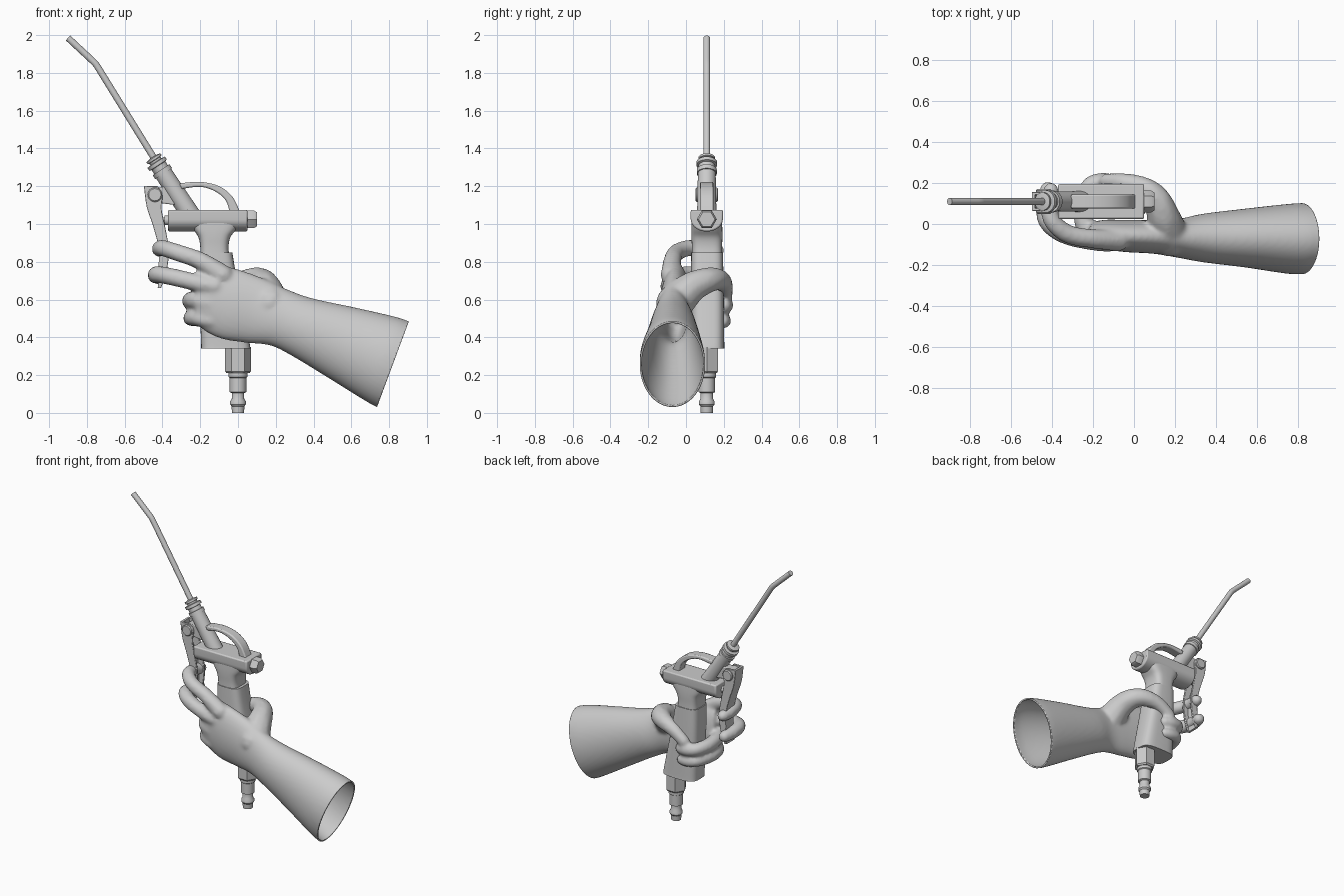
import bpy, bmesh
from math import cos, sin, pi, radians
from mathutils import Vector, Matrix

GY = 0.11  # centre plane of the gun


def add_rings(bm, rings):
    """Skin a list of equal-length point rings and cap both ends."""
    vs = [[bm.verts.new(p) for p in r] for r in rings]
    n = len(vs[0])
    for a, b in zip(vs, vs[1:]):
        for i in range(n):
            bm.faces.new((a[i], a[(i + 1) % n], b[(i + 1) % n], b[i]))
    bm.faces.new(vs[0][::-1])
    bm.faces.new(vs[-1])


def finish(bm, name, angle=35, bevel=0):
    bmesh.ops.recalc_face_normals(bm, faces=bm.faces)
    me = bpy.data.meshes.new(name)
    bm.to_mesh(me)
    bm.free()
    me.shade_smooth()
    me.set_sharp_from_angle(angle=radians(angle))
    ob = bpy.data.objects.new(name, me)
    bpy.context.collection.objects.link(ob)
    if bevel:
        m = ob.modifiers.new("bevel", 'BEVEL')
        m.width, m.segments, m.limit_method = bevel, 2, 'ANGLE'
    return ob


def loft(name, rings, **kw):
    bm = bmesh.new()
    add_rings(bm, rings)
    return finish(bm, name, **kw)


def lathe(name, start, axis, prof, n=32, **kw):
    """Profile of (distance, radius) turned about an axis."""
    q = Vector(axis).to_track_quat('Z', 'Y')
    return loft(name, [[Vector(start) + q @ Vector((r * cos(2*pi*i/n), r * sin(2*pi*i/n), t))
                        for i in range(n)] for t, r in prof], **kw)


def plate(name, pts, y0, y1, **kw):
    """Front-view (x, z) outline given thickness in y."""
    return loft(name, [[(x, y, z) for x, z in pts] for y in (y0, y1)], **kw)


def spline(pts, k):
    """Smooth interpolation through tuples of any length."""
    p = [pts[0]] + list(pts) + [pts[-1]]
    out = []
    for i in range(1, len(p) - 2):
        for s in range(k):
            t = s / k
            out.append([0.5 * (2*b + (c-a)*t + (2*a-5*b+4*c-d)*t*t + (3*b-a-3*c+d)*t**3)
                        for a, b, c, d in zip(*p[i-1:i+3])])
    return out + [list(pts[-1])]


def superellipse(cx, cy, rx, ry, z, e, n=40):
    f = lambda v: abs(v) ** e * (1 if v > 0 else -1)
    return [(cx + rx * f(cos(2*pi*i/n)), cy + ry * f(sin(2*pi*i/n)), z) for i in range(n)]


# --- gun body: horizontal valve housing with flat top and round belly
u = [(0.195, 1.075)] + [(GY + 0.085 * cos(a * pi / 16), 1.025 - 0.065 * sin(a * pi / 16))
                        for a in range(17)] + [(0.025, 1.075)]
loft("valve_housing", [[(x, y, z) for y, z in u] for x in (-0.37, 0.05)], bevel=0.008)
lathe("rear_cap", (0.045, GY, 1.025), (1, 0, 0), [(0, 0.053), (0.04, 0.053), (0.055, 0.043)], n=6)
lathe("rear_washer", (0.045, GY, 1.025), (1, 0, 0), [(0, 0.046), (0.018, 0.046)])
lathe("valve_pin", (-0.42, GY, 1.02), (1, 0, 0),
      [(0, 0.014), (0.03, 0.014), (0.03, 0.025), (0.06, 0.025)], n=20)

# --- neck and grip: (z, x min, x max, y half width)
neck = [(1.02, -0.26, 0.025, 0.08), (0.97, -0.235, -0.01, 0.082), (0.93, -0.21, -0.04, 0.082),
        (0.88, -0.2, -0.05, 0.08), (0.82, -0.2, -0.045, 0.08)]
grip = [(0.85, -0.205, -0.03, 0.084), (0.7, -0.205, -0.005, 0.086), (0.5, -0.2, 0.035, 0.087),
        (0.36, -0.195, 0.063, 0.087), (0.34, -0.195, 0.065, 0.088)]
for nm, secs in (("neck", neck), ("grip", grip)):
    loft(nm, [superellipse((a + b) / 2, GY + 0.006 * (1.02 - z) / 0.7, (b - a) / 2, w, z, 0.55)
              for z, a, b, w in spline(secs, 5)])
lathe("hex_fitting", (0, GY, 0.21), (0, 0, 1), [(0, 0.06), (0.01, 0.069), (0.14, 0.069)], n=6)
lathe("hose_plug", (0, GY, 0), (0, 0, 1),
      [(0, 0.032), (0.035, 0.034), (0.045, 0.042), (0.06, 0.042), (0.075, 0.033), (0.105, 0.033),
       (0.11, 0.044), (0.185, 0.044), (0.19, 0.05), (0.215, 0.05)])

# --- barrel, collar and bent nozzle tube
D = Vector((-0.547, 0, 0.837))
lathe("barrel", Vector((-0.265, GY, 1.07)) - D * 0.07, D, [(0, 0.052), (0.31, 0.047)])
lathe("collar", Vector((-0.265, GY, 1.07)) + D * 0.235, D,
      [(0, 0.053), (0.025, 0.053), (0.025, 0.043), (0.05, 0.043), (0.053, 0.055), (0.072, 0.055),
       (0.075, 0.035), (0.085, 0.035), (0.088, 0.044), (0.1, 0.044), (0.105, 0.022)])
cu = bpy.data.curves.new("nozzle_tube", 'CURVE')
cu.dimensions, cu.bevel_depth, cu.bevel_resolution, cu.use_fill_caps = '3D', 0.018, 5, True
path = [(-0.43, 1.325), (-0.745, 1.835), (-0.755, 1.849), (-0.769, 1.863), (-0.9, 1.985)]
sp = cu.splines.new('POLY')
sp.points.add(len(path) - 1)
for p, (x, z) in zip(sp.points, path):
    p.co = (x, GY, z, 1)
bpy.context.collection.objects.link(bpy.data.objects.new("nozzle_tube", cu))

# --- hanging hook arch behind the barrel
outer = spline([(-0.31, 1.215), (-0.2, 1.223), (-0.1, 1.2), (-0.03, 1.145), (0.01, 1.065)], 5)
inner = spline([(-0.045, 1.065), (-0.065, 1.125), (-0.12, 1.172), (-0.2, 1.197), (-0.3, 1.185)], 5)
plate("hook_arch", outer + inner, 0.075, 0.145, bevel=0.01)

# --- trigger lever: folded channel on a pivot
front = spline([(-0.498, 1.2), (-0.483, 1.09), (-0.45, 0.99), (-0.422, 0.88), (-0.42, 0.78), (-0.425, 0.66)], 4)
back = spline([(-0.408, 0.66), (-0.38, 0.74), (-0.366, 0.86), (-0.385, 0.98), (-0.405, 1.08),
               (-0.4, 1.15), (-0.425, 1.2)], 4)
for side, y in (("left", 0.064), ("right", 0.142)):
    plate("lever_side_" + side, front + back, y, y + 0.014, bevel=0.003)
plate("lever_front", front + [(x + 0.015, z) for x, z in front[::-1]], 0.066, 0.154)
lathe("lever_pivot", (-0.44, 0.05, 1.155), (0, 1, 0),
      [(0, 0.032), (0.006, 0.038), (0.114, 0.038), (0.12, 0.032)])
plate("pivot_lug", [(-0.47, 1.13), (-0.44, 1.115), (-0.33, 1.1), (-0.36, 1.2), (-0.45, 1.19)],
      0.08, 0.14, bevel=0.006)

# --- glove: forearm and palm sections (top x, z, bottom x, z, y min, y max)
secs = [(0.965, 0.463, 0.795, 0.008, -0.245, 0.102),
        (0.905, 0.485, 0.735, 0.03, -0.245, 0.102), (0.83, 0.51, 0.66, 0.072, -0.242, 0.097),
        (0.62, 0.558, 0.47, 0.19, -0.212, 0.075), (0.4, 0.605, 0.28, 0.305, -0.187, 0.05),
        (0.27, 0.65, 0.17, 0.357, -0.165, 0.025), (0.14, 0.71, 0.05, 0.37, -0.145, 0.02),
        (0.0, 0.76, -0.08, 0.39, -0.137, 0.02), (-0.13, 0.79, -0.17, 0.43, -0.122, 0.02),
        (-0.21, 0.79, -0.23, 0.48, -0.1, 0.0)]
bm = bmesh.new()
rings = []
for a, c, b, d, y0, y1 in spline(secs, 6):
    up = Vector((a - b, 0, c - d)) / 2
    mid = Vector(((a + b) / 2, (y0 + y1) / 2, (c + d) / 2))
    rings.append([mid + up * sin(2*pi*i/48) + Vector((0, (y1 - y0) / 2 * cos(2*pi*i/48), 0))
                  for i in range(48)])
add_rings(bm, rings)

# fingers and thumb as swept spheres (x, y, z, radius)
digits = [
    [(-0.08, -0.08, 0.73, .055), (-0.2, -0.072, 0.805, .048), (-0.32, -0.05, 0.848, .046),
     (-0.395, 0.01, 0.872, .044), (-0.415, 0.09, 0.868, .042), (-0.405, 0.165, 0.86, .038)],
    [(-0.12, -0.085, 0.67, .052), (-0.22, -0.08, 0.69, .047), (-0.34, -0.05, 0.718, .047),
     (-0.42, 0.01, 0.733, .046), (-0.435, 0.09, 0.728, .044), (-0.42, 0.17, 0.72, .039)],
    [(-0.14, -0.075, 0.58, .052), (-0.21, -0.055, 0.595, .05), (-0.245, 0.01, 0.597, .047),
     (-0.25, 0.1, 0.59, .045), (-0.215, 0.185, 0.58, .044), (-0.15, 0.21, 0.57, .042), (-0.1, 0.2, 0.565, .038)],
    [(-0.14, -0.07, 0.49, .046), (-0.21, -0.05, 0.502, .044), (-0.245, 0.01, 0.503, .042),
     (-0.245, 0.1, 0.5, .041), (-0.21, 0.18, 0.495, .04), (-0.15, 0.202, 0.487, .038), (-0.105, 0.195, 0.483, .035)],
    [(0.17, -0.06, 0.58, .1), (0.145, 0.03, 0.665, .082), (0.11, 0.12, 0.703, .067),
     (0.045, 0.175, 0.705, .056), (-0.045, 0.2, 0.68, .048), (-0.13, 0.208, 0.625, .04)]]
for dg in digits:
    for x, y, z, r in spline(dg, 10):
        bmesh.ops.create_icosphere(bm, subdivisions=2, radius=r * 1.02, matrix=Matrix.Translation((x, y, z)))
raw = finish(bm, "glove_raw")
m = raw.modifiers.new("fuse", 'REMESH')
m.mode, m.voxel_size = 'VOXEL', 0.011
m = raw.modifiers.new("soften", 'SMOOTH')
m.factor, m.iterations = 0.5, 8

# open the cuff and give the glove a thin wall
dg = bpy.context.evaluated_depsgraph_get()
bm = bmesh.new()
bm.from_object(raw, dg)
bpy.data.objects.remove(raw)
bmesh.ops.bisect_plane(bm, geom=bm.verts[:] + bm.edges[:] + bm.faces[:], plane_co=(0.82, 0, 0.258),
                       plane_no=(0.938, 0, -0.35), clear_outer=True)
glove = finish(bm, "glove", angle=60)
m = glove.modifiers.new("wall", 'SOLIDIFY')
m.thickness, m.offset = 0.01, -1
